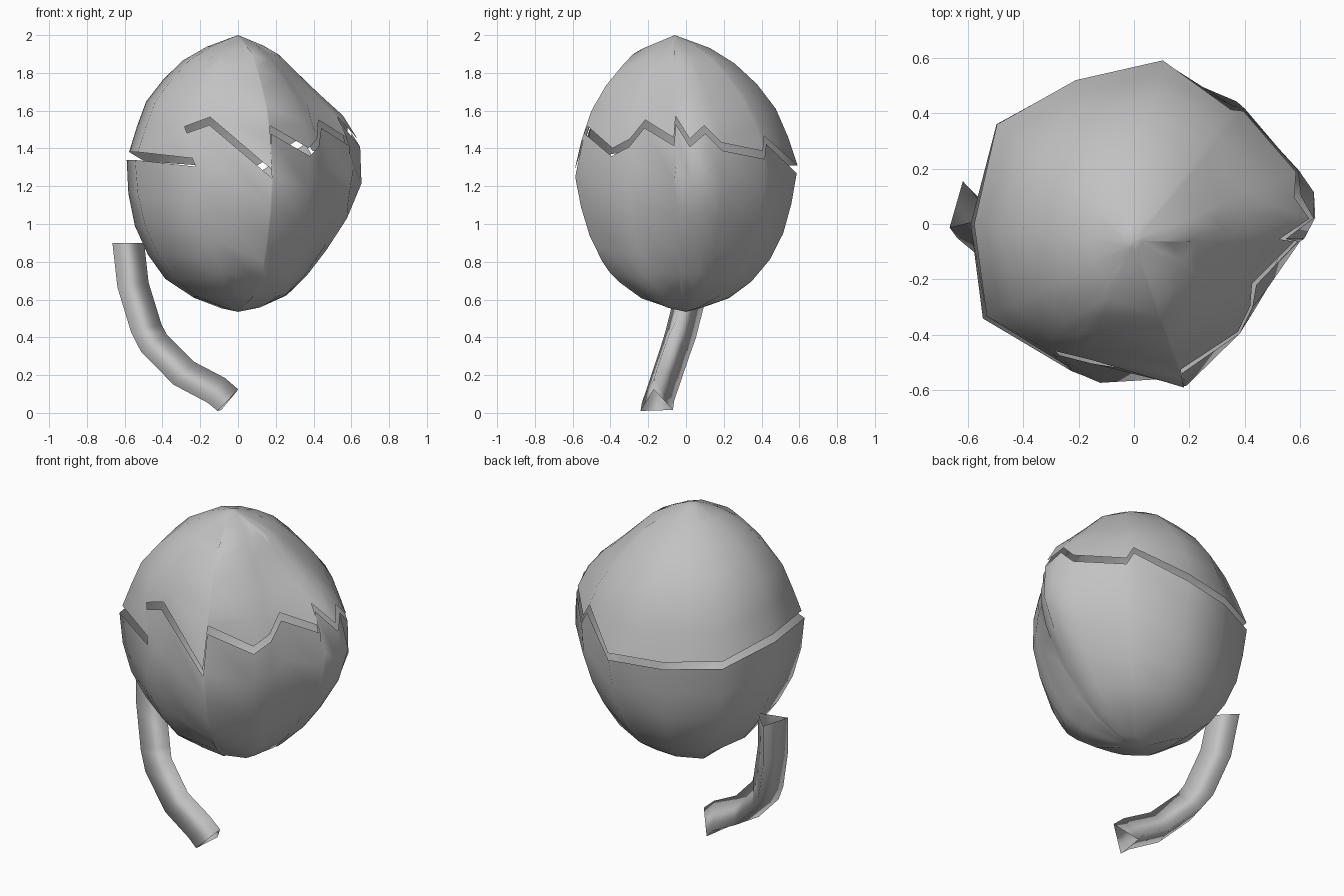
import bpy
import bmesh
from math import sin, cos, radians, pi
from mathutils import Vector

if "Cube" in bpy.data.objects:
    bpy.data.objects.remove(bpy.data.objects["Cube"])

GREY = (0.54, 0.54, 0.54, 1)
mat = bpy.data.materials.new("plain grey")
mat.use_nodes = True
mat.diffuse_color = GREY
mat.node_tree.nodes["Principled BSDF"].inputs["Base Color"].default_value = GREY

TOP, BOTTOM, WAIST, HALF_GAP = 2.0, 0.535, 1.32, 0.021

# widest radius of the egg by direction in degrees
OUTLINE = [(0, .675), (8, .67), (33, .59), (58, .58), (80, .6), (112, .56), (144, .615),
           (180, .595), (212, .65), (248, .575), (287, .62), (322, .54), (343, .53),
           (355, .62), (360, .675)]
# share of that radius by height: round sides, and the leaner left side
ROUND = [(.535, 0), (.595, .35), (.72, .66), (.78, .74), (.97, .9), (1.2, .985), (1.32, 1),
         (1.54, .88), (1.66, .8), (1.79, .62), (1.91, .4), (2, 0)]
LEAN = [(.535, 0), (.575, .32), (.69, .54), (.88, .76), (1.11, .96), (1.28, 1), (1.44, .965),
        (1.57, .86), (1.72, .62), (1.92, .31), (2, 0)]
# zigzag crack: direction and height
CRACK = [(2, 1.43), (10, 1.5), (18, 1.41), (46, 1.365), (50, 1.445), (80, 1.29), (112, 1.29),
         (144, 1.31), (180, 1.36), (212, 1.36), (247, 1.325), (238, 1.495), (253, 1.545),
         (287, 1.265), (288, 1.5), (314, 1.38), (325, 1.43), (334, 1.53), (354, 1.435),
         (355, 1.55)]


def lookup(table, x):
    for (a, u), (b, v) in zip(table, table[1:]):
        if x <= b:
            return u + (v - u) * max(0, x - a) / (b - a)
    return table[-1][1]


def surface(angle, z):
    a = radians(angle)
    lean = max(0, cos(a)) ** 2
    share = lookup(ROUND, z) * (1 - lean) + lookup(LEAN, z) * lean
    # the bottom is fuller on two diagonals
    if z < WAIST:
        share **= 1 - 0.25 * max(0, -sin(2 * a)) ** 2
    # the outline's corners soften away from the waist
    soft = min(1, abs(z - WAIST) / 0.55)
    near = [lookup(OUTLINE, (angle + d) % 360) for d in (-15, 0, 15)]
    r = share * (near[1] * (1 - soft) + sum(near) / len(near) * soft)
    shift = -0.06 * max(0, (z - 1.3) / 0.7) ** 2
    return r * cos(a), r * sin(a) + shift, z


def add_object(name, bm):
    bmesh.ops.recalc_face_normals(bm, faces=bm.faces[:])
    for face in bm.faces:
        face.smooth = True
    mesh = bpy.data.meshes.new(name)
    bm.to_mesh(mesh)
    bm.free()
    mesh.materials.append(mat)
    bpy.context.collection.objects.link(bpy.data.objects.new(name, mesh))


def bridge(bm, rings):
    for low, high in zip(rings, rings[1:]):
        for j in range(len(low)):
            k = (j + 1) % len(low)
            bm.faces.new((low[j], low[k], high[k], high[j]))


# one half of the shell, from the zigzag lip to its pole;
# the columns under the leaning tooth turn aside so that they do not fold
def shell(name, pole, offset, turn, rows=7):
    bm = bmesh.new()
    base = [b + turn if 235 < b < 255 else b for b in sorted(a for a, z in CRACK)]
    rings = []
    for i in range(rows):
        rise = sin(i / rows * pi / 2)
        ring = []
        for (a, z), b in zip(CRACK, base):
            lip = z + offset
            ring.append(bm.verts.new(surface(b if i else a, lip + (pole - lip) * rise)))
        rings.append(ring)
    bridge(bm, rings)
    tip = bm.verts.new(surface(0, pole))
    last = rings[-1]
    for j, vert in enumerate(last):
        bm.faces.new((vert, last[(j + 1) % len(last)], tip))
    add_object(name, bm)


shell("upper_shell", TOP, HALF_GAP, -4)
shell("lower_shell", BOTTOM, -HALF_GAP, 5)

# curved open tube with a triangular section that twists slightly
PATH = [Vector(p) for p in [(-.593, .057, .9), (-.567, .02, .665), (-.495, -.04, .43),
                            (-.45, -.07, .35), (-.29, -.125, .19), (-.12, -.155, .1),
                            (-.065, -.16, .05)]]
bm = bmesh.new()
rings = []
for i, centre in enumerate(PATH):
    along = PATH[min(i + 1, len(PATH) - 1)] - PATH[max(i - 1, 0)]
    if i == 0:
        along = Vector((0, 0, -1))
    along.normalize()
    side = Vector((0, 1, 0)).cross(along).normalized()
    back = along.cross(side)
    rolls = [radians(14 + 1.7 * i + turn) for turn in (0, 120, 240)]
    rings.append([bm.verts.new(centre + (side * sin(r) + back * cos(r)) * 0.1)
                  for r in rolls])
bridge(bm, rings)
add_object("curved_tube", bm)
